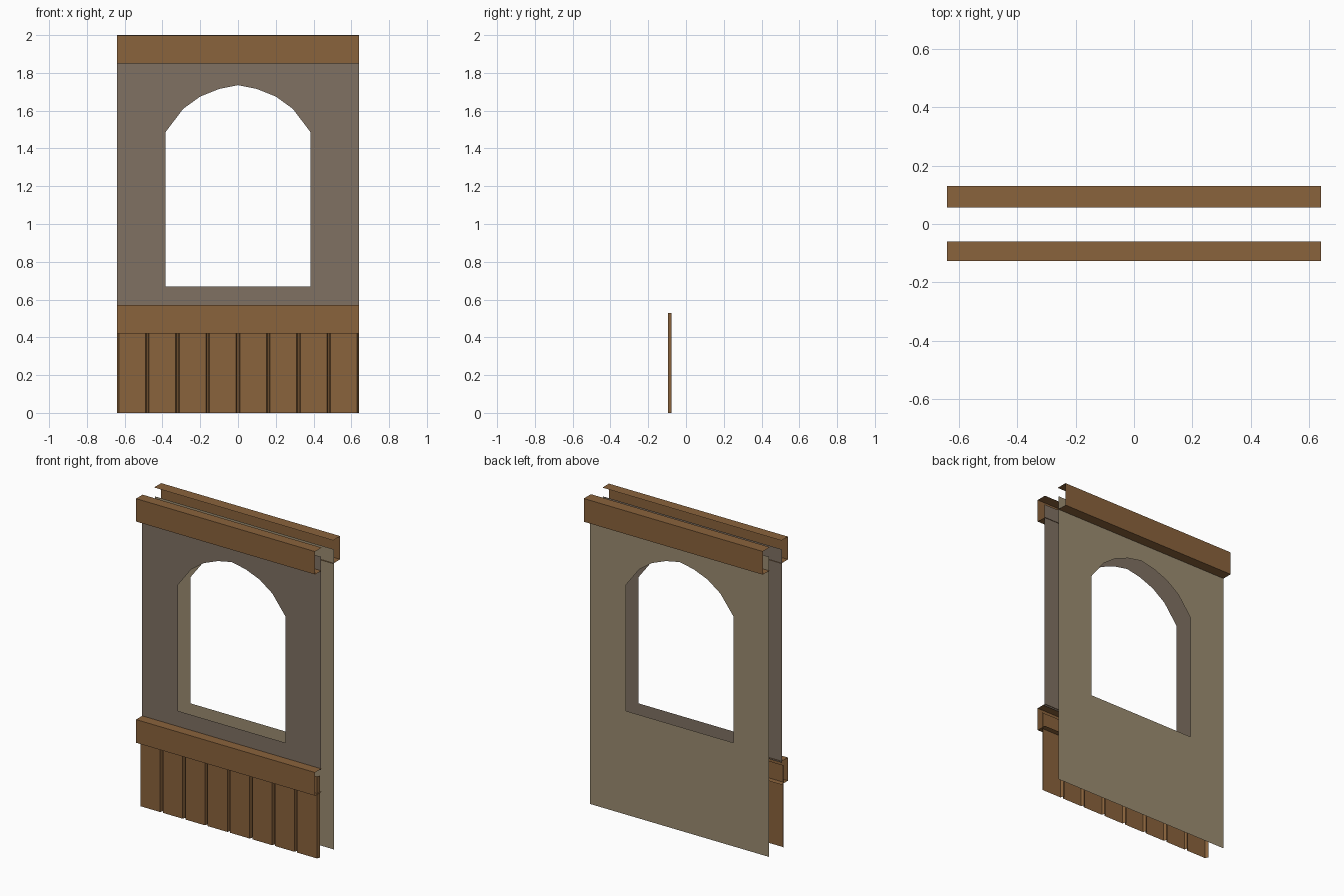
import bpy

if "Cube" in bpy.data.objects:
    bpy.data.objects.remove(bpy.data.objects["Cube"])

W = 0.64  # half width of the panel


def mat(name, rgb):
    m = bpy.data.materials.new(name)
    m.diffuse_color = (*rgb, 1)
    m.use_nodes = True
    m.node_tree.nodes["Principled BSDF"].inputs["Base Color"].default_value = m.diffuse_color
    return m


wood = mat("brown wood", (0.255, 0.125, 0.045))
grey = mat("grey plaster", (0.215, 0.165, 0.123))
tan = mat("tan plaster", (0.33, 0.265, 0.165))


def add(name, verts, faces, material):
    me = bpy.data.meshes.new(name)
    me.from_pydata(verts, [], faces)
    me.materials.append(material)
    ob = bpy.data.objects.new(name, me)
    bpy.context.collection.objects.link(ob)
    return ob


# Thin wall sheet with an arched opening: half outline, mirrored in x
ARCH = [(0, 1.735), (0.1, 1.715), (0.2, 1.675), (0.29, 1.61),
        (0.385, 1.485), (0.385, 0.67), (0, 0.67)]


def wall(name, y, bottom, top, material):
    pts = [(0, bottom), (W, bottom), (W, top), (0, top)] + ARCH
    order = list(range(len(pts)))
    if y > 0:
        order.reverse()
    ob = add(name, [(x, y, z) for x, z in pts], [order], material)
    ob.modifiers.new("mirror", "MIRROR")


wall("front_wall", -0.064, 0.56, 1.94, grey)
wall("back_wall", 0.064, 0.0, 1.94, tan)


# Open profile swept along a direction
def sweep(name, a, b, material, flip=False):
    n = len(a)
    faces = [(i, i + 1, n + i + 1, n + i) for i in range(n - 1)]
    if flip:
        faces = [f[::-1] for f in faces]
    return add(name, a + b, faces, material)


# C-shaped beams, open at the ends and towards the wall
def beam(name, z0, z1, inner, outer):
    prof = [(inner, z0), (outer, z0), (outer, z1), (inner, z1)]
    sweep(name, [(-W, y, z) for y, z in prof], [(W, y, z) for y, z in prof],
          wood, flip=outer < 0)


beam("front_top_beam", 1.85, 1.998, -0.06, -0.127)
beam("front_rail", 0.42, 0.57, -0.06, -0.127)
beam("back_top_beam", 1.85, 2.0, 0.057, 0.13)

# Plank cladding: raised boards with narrow grooves between them
prof = []
for i in range(8):
    x = -W + i * 0.16
    left = 0 if i == 0 else 0.004
    right = 0.16 if i == 7 else 0.156
    prof += [(x + left, -0.076), (x + 0.01, -0.095),
             (x + 0.15, -0.095), (x + right, -0.076)]
sweep("planks", [(x, y, 0) for x, y in prof], [(x, y, 0.53) for x, y in prof], wood)
